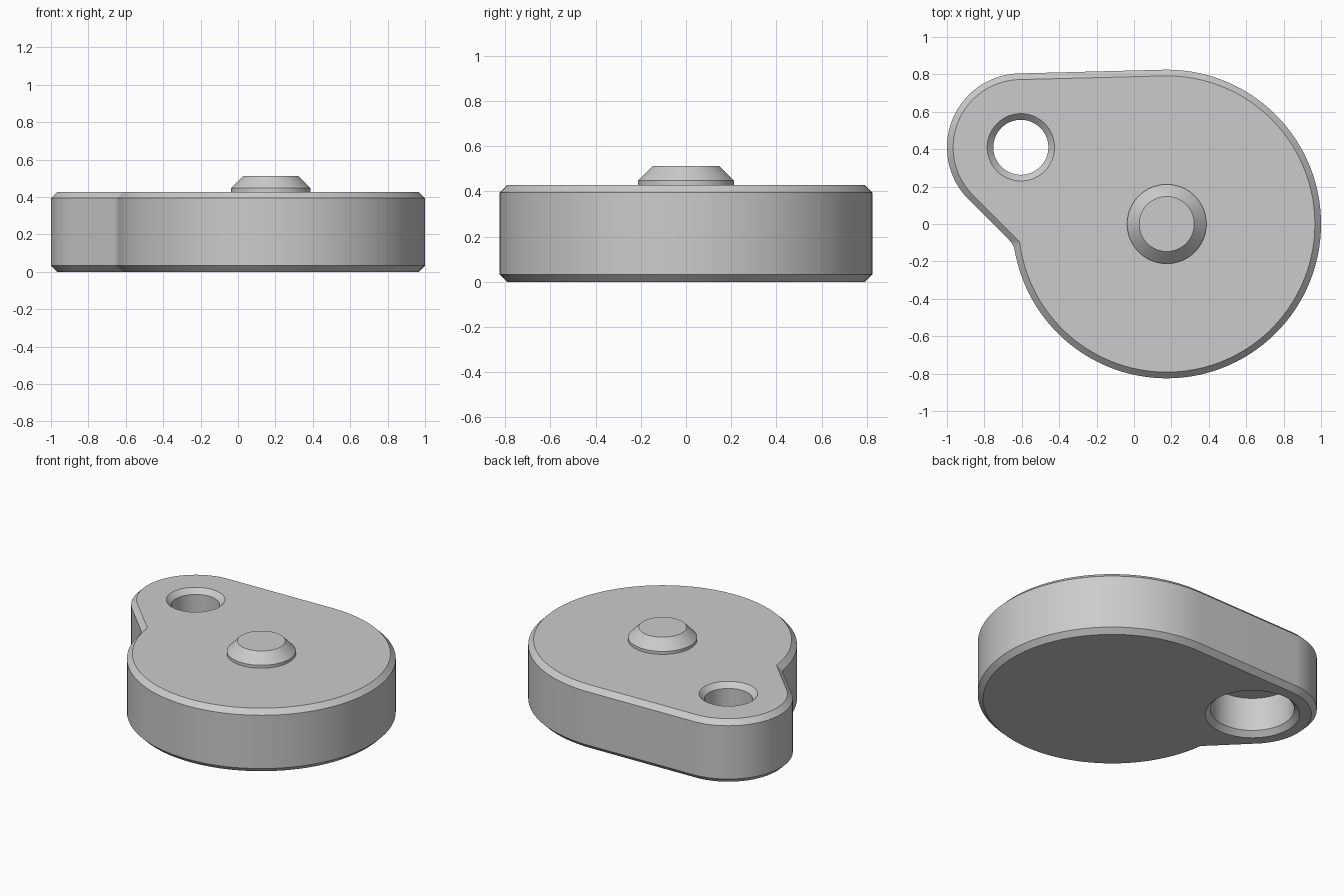
import bpy
import bmesh
from math import acos, atan2, cos, pi, radians, sin
from mathutils import Vector

if "Cube" in bpy.data.objects:
    bpy.data.objects.remove(bpy.data.objects["Cube"])

HEIGHT, CHAMFER = 0.427, 0.033
DISC, DISC_R = Vector((0.175, 0.0)), 0.825
LUG, LUG_R = Vector((-0.605, 0.41)), 0.395

grey = bpy.data.materials.new("plain grey")
grey.use_nodes = True
grey.diffuse_color = (0.6, 0.6, 0.6, 1)
grey.node_tree.nodes["Principled BSDF"].inputs["Base Color"].default_value = (0.6, 0.6, 0.6, 1)


def polar(centre, radius, angle):
    return centre + radius * Vector((cos(angle), sin(angle)))


def arc(centre, radius, start, end, steps):
    return [polar(centre, radius, start + (end - start) * i / steps) for i in range(steps + 1)]


def outline(inset, fillet):
    """Disc and lug joined by a tangent at the back and a 45 degree flank on the right."""
    big, small = DISC_R - inset, LUG_R - inset
    span = DISC - LUG
    tangent = atan2(span.y, span.x) + acos((small - big) / span.length)
    flank = radians(225)
    reach = Vector((cos(flank), sin(flank))).dot(LUG - DISC) + small
    meet = flank - acos(reach / big)
    corner = polar(DISC, big, meet)
    after = polar(DISC, big, meet + fillet / big)
    toward_lug = (polar(LUG, small, flank) - corner).normalized()
    before = corner + toward_lug * fillet
    points = arc(DISC, big, meet + fillet / big - 2 * pi, tangent, 120)
    points += arc(LUG, small, tangent, flank, 48)
    # Small rounded inner corner
    for i in range(6):
        t = i / 6
        points.append(before * (1 - t) ** 2 + corner * 2 * t * (1 - t) + after * t * t)
    return points


def loft(name, rings):
    """Skin a stack of equal rings, given as (points, height), and cap both ends."""
    bm = bmesh.new()
    loops = [[bm.verts.new((p.x, p.y, z)) for p in pts] for pts, z in rings]
    n = len(loops[0])
    for low, high in zip(loops, loops[1:]):
        for i in range(n):
            j = (i + 1) % n
            bm.faces.new((low[i], low[j], high[j], high[i]))
    bm.faces.new(loops[0][::-1])
    bm.faces.new(loops[-1])
    bmesh.ops.recalc_face_normals(bm, faces=bm.faces)
    mesh = bpy.data.meshes.new(name)
    bm.to_mesh(mesh)
    bm.free()
    mesh.materials.append(grey)
    obj = bpy.data.objects.new(name, mesh)
    bpy.context.collection.objects.link(obj)
    return obj


def turned(name, centre, profile):
    """Round part from (radius, height) pairs."""
    return loft(name, [(arc(centre, r, 0, 2 * pi, 96)[:-1], z) for r, z in profile])


def activate(obj):
    bpy.ops.object.select_all(action="DESELECT")
    obj.select_set(True)
    bpy.context.view_layer.objects.active = obj


# Chamfered body
body = loft("body", [
    (outline(CHAMFER, 0.002), 0),
    (outline(0, 0.035), CHAMFER),
    (outline(0, 0.035), HEIGHT - CHAMFER),
    (outline(CHAMFER, 0.002), HEIGHT),
])

# Screw hole with a wide counterbore below, chamfered at both mouths
cutter = turned("hole_cutter", LUG, [
    (0.30, -0.01), (0.29, 0), (0.257, CHAMFER), (0.257, 0.26),
    (0.147, 0.26), (0.147, HEIGHT - CHAMFER), (0.18, HEIGHT), (0.19, HEIGHT + 0.01),
])
cutter.hide_render = True
cut = body.modifiers.new("screw hole", "BOOLEAN")
cut.operation = "DIFFERENCE"
cut.solver = "EXACT"
cut.object = cutter
activate(body)
bpy.ops.object.modifier_apply(modifier=cut.name)
bpy.data.objects.remove(cutter)

# Tapered centre button
button = turned("centre_button", DISC, [
    (0.212, HEIGHT - 0.01), (0.212, 0.447), (0.147, 0.513),
])

for part in (body, button):
    activate(part)
    bpy.ops.object.shade_smooth_by_angle(angle=radians(25))
